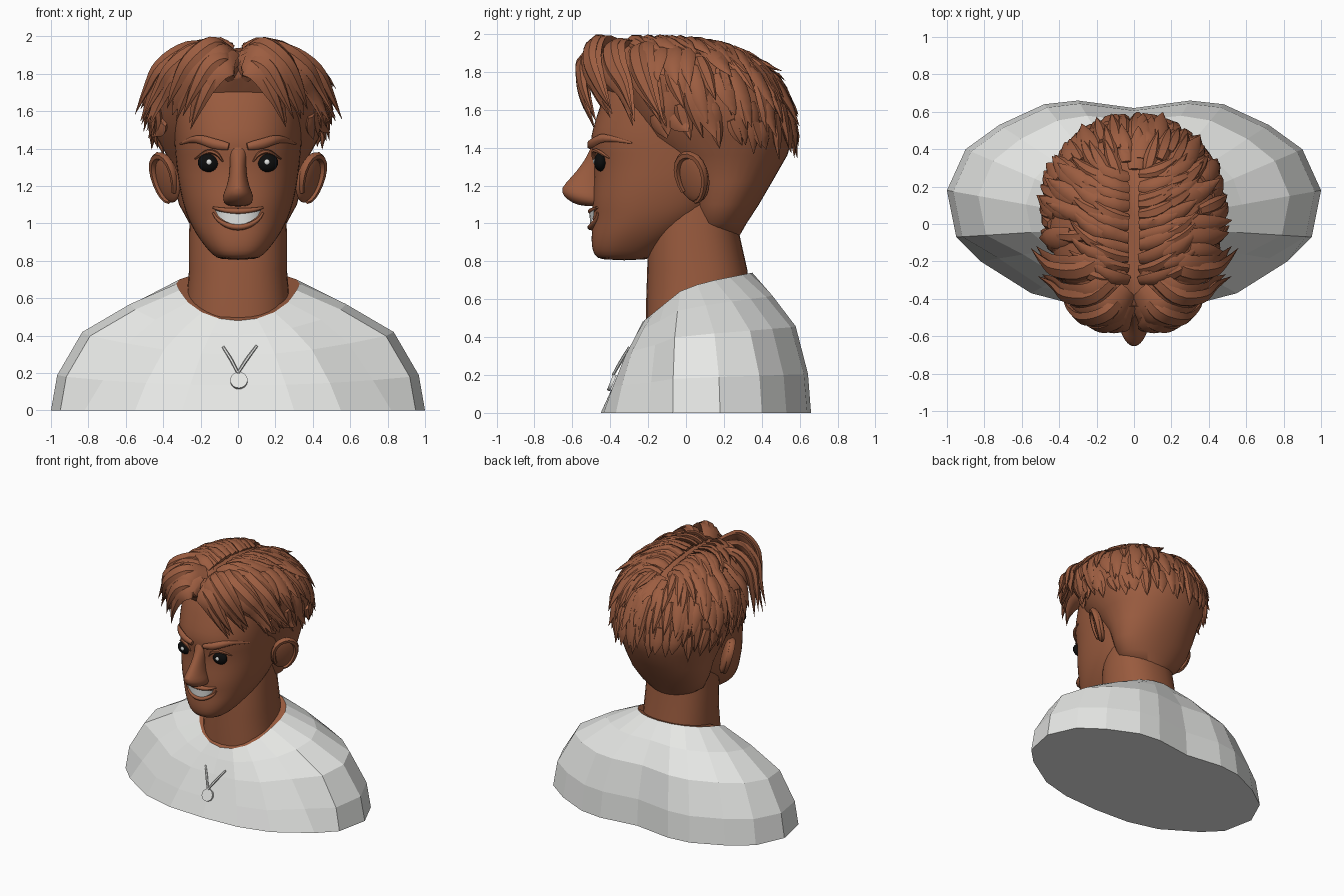
import bpy, bmesh, math, random
from math import sin, cos, pi, radians
from mathutils import Vector, Matrix
from mathutils.bvhtree import BVHTree

random.seed(4)
if "Cube" in bpy.data.objects:
    bpy.data.objects.remove(bpy.data.objects["Cube"])


def material(name, rgb):
    m = bpy.data.materials.new(name)
    m.use_nodes = True
    m.diffuse_color = (*rgb, 1)
    m.node_tree.nodes["Principled BSDF"].inputs["Base Color"].default_value = (*rgb, 1)
    return m


SKIN = material("brown skin", (0.32, 0.104, 0.048))
HAIR = material("brown hair", (0.335, 0.11, 0.052))
WHITE = material("white", (0.82, 0.83, 0.81))
BLACK = material("black", (0.004, 0.004, 0.004))
POWER = 2.3


def finish(name, bm, mats, smooth=45, subsurf=0):
    bmesh.ops.recalc_face_normals(bm, faces=bm.faces)
    me = bpy.data.meshes.new(name)
    bm.to_mesh(me)
    bm.free()
    for m in mats:
        me.materials.append(m)
    ob = bpy.data.objects.new(name, me)
    bpy.context.collection.objects.link(ob)
    if smooth:
        bpy.ops.object.select_all(action='DESELECT')
        ob.select_set(True)
        bpy.context.view_layer.objects.active = ob
        bpy.ops.object.shade_smooth_by_angle(angle=radians(smooth))
    if subsurf:
        mod = ob.modifiers.new("Subdivision", 'SUBSURF')
        mod.levels = mod.render_levels = subsurf


def skin_rings(bm, rings):
    """Bridge closed rings of points and cap both ends."""
    vs = [[bm.verts.new(p) for p in r] for r in rings]
    n = len(vs[0])
    for a, b in zip(vs, vs[1:]):
        for i in range(n):
            bm.faces.new((a[i], a[(i + 1) % n], b[(i + 1) % n], b[i]))
    return bm.faces.new(vs[0]), bm.faces.new(vs[-1])


def loft(rows, n=32, power=POWER):
    """Horizontal rounded sections: height, half width, front y, back y."""
    bm, rings = bmesh.new(), []
    for z, hw, yf, yb in rows:
        ring = []
        for k in range(n):
            c, s = cos(2 * pi * k / n), sin(2 * pi * k / n)
            ring.append((hw * math.copysign(abs(c) ** (2 / power), c),
                         (yf + yb) / 2 + (yb - yf) / 2 * math.copysign(abs(s) ** (2 / power), s), z))
        rings.append(ring)
    skin_rings(bm, rings)
    return bm


def spline(pts, steps=4):
    """Smooth path through a few points."""
    p = [Vector(q) for q in pts]
    p = [2 * p[0] - p[1]] + p + [2 * p[-1] - p[-2]]
    out = []
    for a, b, c, d in zip(p, p[1:], p[2:], p[3:]):
        for k in range(steps):
            t = k / steps
            out.append(0.5 * (2 * b + (c - a) * t + (2 * a - 5 * b + 4 * c - d) * t * t
                              + (3 * b - a - 3 * c + d) * t ** 3))
    return out + [p[-2]]


def strand(bm, pts, width, thick, normal, t0=0.25, t1=1.0, sides=6):
    """Flattened tapering strand along a path."""
    rings, last = [], len(pts) - 1
    for i, p in enumerate(pts):
        tan = (pts[min(i + 1, last)] - pts[max(i - 1, 0)]).normalized()
        nor = normal(p)
        side = tan.cross(nor).normalized()
        nor = side.cross(tan)
        k = max(0.03, sin(pi * (t0 + (t1 - t0) * i / last)))
        rings.append([p + side * width * k * cos(2 * pi * j / sides)
                      + nor * thick * k * sin(2 * pi * j / sides) for j in range(sides)])
    skin_rings(bm, rings)


def ball(bm, matrix):
    bmesh.ops.create_uvsphere(bm, u_segments=20, v_segments=12, radius=1, matrix=matrix)


def scaled(loc, size):
    return Matrix.Translation(loc) @ Matrix.Diagonal((*size, 1))


def lerp_table(table, v):
    for a, b in zip(table, table[1:]):
        if v <= b[0]:
            t = max(0, (v - a[0]) / (b[0] - a[0]))
            return [p + (q - p) * t for p, q in zip(a, b)]
    return list(table[-1])


# Shirt: spokes run from the base outline up to the collar
base = [(0, -.45), (.3, -.435), (.55, -.37), (.82, -.2), (.95, -.07), (1, .18),
        (.9, .4), (.72, .53), (.48, .64), (.3, .66), (0, .62)]
collar_z = [(-.23, .48), (-.12, .57), (-.02, .65), (.1, .69), (.35, .74)]
levels = [(1, 0), (.95, .28), (.75, .62), (.37, .84), (0, 1)]
rings = []
for f, zf in levels:
    half = []
    for i, (bx, by) in enumerate(base):
        a = radians(18 * i - 90)
        cx, cy = .33 * cos(a), .06 + .29 * sin(a)
        bulge = min(1, i / 4)
        g = f * bulge + (1 - zf) * (1 - bulge)
        if i == 3 and 0 < zf < .7:  # crease between chest and arm
            g -= .07
        half.append((cx + (bx - cx) * g, cy + (by - cy) * g, lerp_table(collar_z, cy)[1] * zf))
    rings.append(half + [(-x, y, z) for x, y, z in half[-2:0:-1]])
bm = bmesh.new()
bottom, top = skin_rings(bm, rings)
top.material_index = 1
finish("shirt", bm, [WHITE, SKIN], smooth=0)

# Neck and head
finish("neck", loft([(.42, .28, -.21, .3), (.6, .275, -.21, .33), (.75, .262, -.205, .325),
                     (.95, .262, -.2, .28), (1.15, .25, -.18, .28)]), [SKIN])
head = [(.805, .095, -.45, -.2), (.83, .135, -.485, -.17), (.88, .18, -.5, -.08), (.95, .23, -.5, .04),
        (1.03, .27, -.49, .16), (1.1, .293, -.5, .24), (1.2, .317, -.49, .3),
        (1.32, .332, -.483, .36), (1.42, .342, -.51, .4), (1.5, .347, -.495, .4),
        (1.62, .35, -.455, .4), (1.75, .34, -.41, .38), (1.86, .24, -.3, .25)]
finish("head", loft(head), [SKIN], smooth=60, subsurf=1)


def face_y(x, z):
    _, hw, yf, yb = lerp_table(head, z)
    return (yf + yb) / 2 - (yb - yf) / 2 * max(0, 1 - (abs(x) / hw) ** POWER) ** (1 / POWER)


def on_face(x, z, out=0):
    return Vector((x, face_y(x, z) - out, z))


def forward(p):
    return Vector((0, -1, 0))


finish("nose", loft([(1.09, .04, -.54, -.4), (1.105, .078, -.6, -.4), (1.145, .086, -.65, -.4),
                     (1.185, .066, -.665, -.4), (1.24, .05, -.61, -.4), (1.31, .042, -.55, -.4),
                     (1.38, .05, -.51, -.4), (1.45, .07, -.485, -.4)], 20, 1.9), [SKIN], 60, 1)

# Eyes, eyelids, eyebrows and ears, on both sides
for s, side in ((1, "left"), (-1, "right")):
    eye = on_face(.155 * s, 1.325)
    bm = bmesh.new()
    ball(bm, scaled(eye, (.06, .035, .05)))
    finish(side + "_eye", bm, [BLACK])
    bm = bmesh.new()
    ball(bm, scaled(eye + Vector((0, -.032, .003)), (.015, .008, .015)))
    finish(side + "_eye_glint", bm, [WHITE])

    bm = bmesh.new()
    lid = [on_face(s * (.155 + x), 1.33 + z, .008) for x, z in ((-.075, 0), (-.04, .043), (.01, .053), (.075, .015))]
    strand(bm, spline(lid), .012, .014, forward, .1, .9)
    finish(side + "_eyelid", bm, [SKIN], 60)

    bm = bmesh.new()
    brow = [on_face(s * x, z, .004) for x, z in ((.05, 1.41), (.13, 1.427), (.22, 1.45), (.31, 1.425))]
    strand(bm, spline(brow), .027, .02, forward, .25, .95)
    finish(side + "_eyebrow", bm, [HAIR], 60)

    bm = bmesh.new()
    turn = Matrix.Rotation(radians(-36), 4, 'Z') @ Matrix.Rotation(radians(14), 4, 'Y')
    place = Matrix.Diagonal((s, 1, 1, 1)) @ Matrix.Translation((.385, .035, 1.24)) @ turn
    ball(bm, place @ scaled((-.008, 0, 0), (.03, .1, .135)))
    rim = []
    for k in range(17):
        a = radians(215 - 19 * k)
        rim.append(place @ Vector((.012, (.086 + .015 * sin(a)) * cos(a), .128 * sin(a))))
    facing = (place.to_3x3() @ Vector((1, 0, 0))).normalized()
    strand(bm, rim, .022, .024, lambda p: facing, .2, .85)
    finish(side + "_ear", bm, [SKIN], 60)

# Smiling mouth
W = .124
cols = [W * (k / 8 - 1) for k in range(17)]
upper = [(x, 1.052 + .02 * (x / W) ** 2) for x in cols]
lower = [(x, 1.072 - .078 * max(0, 1 - (x / W) ** 2) ** .7) for x in cols]
bm = bmesh.new()
rows = [[bm.verts.new(on_face(x, z, out)) for x, z in line] for line, out in ((upper, .016), (lower, .012))]
for k in range(16):
    bm.faces.new((rows[0][k], rows[0][k + 1], rows[1][k + 1], rows[1][k]))
finish("teeth", bm, [WHITE])
for name, line, dz in (("upper_lip", upper, .013), ("lower_lip", lower, -.014)):
    bm = bmesh.new()
    strand(bm, [on_face(x * 1.08, z + dz) for x, z in line], .017, .024, forward, .1, .9, 10)
    finish(name, bm, [SKIN], 60)

# Hair base, from the tapered nape to the crown, with a parting groove
cap = [(.93, .16, .05, .28), (1.0, .26, .02, .32), (1.1, .315, 0, .385), (1.22, .345, -.05, .455),
       (1.36, .38, -.19, .535), (1.46, .435, -.3, .565), (1.6, .47, -.36, .55), (1.69, .47, -.41, .515),
       (1.77, .45, -.475, .47), (1.83, .41, -.49, .42), (1.89, .34, -.48, .34), (1.935, .25, -.43, .23),
       (1.96, .16, -.36, .12), (1.968, .06, -.3, .06)]
bm = loft(cap, 40, 2.1)
for v in bm.verts:
    if v.co.z > 1.8:
        v.co.z -= .05 * math.exp(-(v.co.x / .07) ** 2)
tree = BVHTree.FromBMesh(bm)
finish("hair_base", bm, [HAIR], 50)

# Layered locks flowing down and back
CORE = Vector((0, .05, 1.5))


def outward(p):
    return (p - CORE).normalized()


def scalp(a, e, lift):
    d = Vector((sin(a) * cos(e), -cos(a) * cos(e), sin(e)))
    return tree.ray_cast(CORE, d)[0] + d * lift


bm = bmesh.new()
steps = [j / 6 for j in range(7)]
for row, e0 in enumerate((60, 50, 40, 30, 19, 8)):
    count = int(8 + 22 * cos(radians(e0)))
    for k in range(count):
        a = ((k + row * .5 + random.uniform(-.3, .3)) / count * 360) % 360 - 180
        floor = -4 if abs(a) < 100 else -14
        start = e0 + random.uniform(-4, 4)
        end = max(start - random.uniform(24, 36), floor + random.uniform(-4, 4))
        if (abs(a) < 56 and e0 < 62) or start - end < 9:
            continue
        drift = math.copysign(random.uniform(6, 22), a) * (1 - abs(a) / 180)
        tip = random.uniform(.02, .06)
        pts = [scalp(radians(a + drift * t), radians(start + (end - start) * t), .004 + tip * t ** 2.5)
               for t in steps]
        strand(bm, pts, random.uniform(.035, .06), .022, outward)
finish("hair_locks", bm, [HAIR], 40)

# Crown locks combed back and outward from the parting
bm = bmesh.new()
for s in (1, -1):
    for x0, reach in ((.13, .22), (.03, .24)):
        for k in range(11):
            y0 = .26 - .055 * k + random.uniform(-.015, .015)
            back = random.uniform(.08, .16)
            pts = []
            for t in steps:
                ray = Vector((s * (x0 + reach * t), y0 + back * t * t, 3))
                pts.append(tree.ray_cast(ray, Vector((0, 0, -1)))[0] + Vector((0, 0, .004 + .02 * t)))
            strand(bm, pts, random.uniform(.035, .05), .02, outward)
finish("crown_locks", bm, [HAIR], 40)

# Parted fringe sweeping to both sides
sweeps = [[(.01, -.44, 1.8), (.05, -.5, 1.86), (.13, -.54, 1.82), (.2, -.53, 1.69), (.26, -.475, 1.54)],
          [(.03, -.36, 1.91), (.12, -.47, 1.94), (.24, -.5, 1.84), (.31, -.45, 1.7), (.35, -.39, 1.58)],
          [(.05, -.25, 1.93), (.2, -.38, 1.92), (.34, -.38, 1.82), (.41, -.32, 1.7), (.49, -.27, 1.54)],
          [(.06, -.12, 1.93), (.24, -.24, 1.92), (.39, -.24, 1.82), (.46, -.19, 1.69), (.52, -.12, 1.55)]]
bm = bmesh.new()
for s in (1, -1):
    for path in sweeps:
        strand(bm, [Vector((s * p.x, p.y, p.z)) for p in spline(path)], .095, .035, outward)
        for j in (-1, 1):
            off = Vector((.02 * j + random.uniform(0, .02), -.01, .025 * j + random.uniform(-.02, .01)))
            pts = [p + off * (.6 + .4 * i / 16) for i, p in enumerate(spline(path))]
            strand(bm, [Vector((s * p.x, p.y, p.z)) for p in pts], .055, .03, outward, .2)
finish("fringe", bm, [HAIR], 40)

# Necklace with round pendant
bm = bmesh.new()
for end in ((-.08, -.3, .34), (.1, -.3, .345)):
    strand(bm, spline([end, (end[0] * .45, -.345, .27), (0, -.385, .2)]), .009, .009, forward, .3, .7)
tilt = Matrix.Translation((.005, -.392, .16)) @ Matrix.Rotation(radians(68), 4, 'X')
bmesh.ops.create_cone(bm, cap_ends=True, segments=20, radius1=.046, radius2=.046, depth=.018, matrix=tilt)
finish("necklace", bm, [WHITE])
